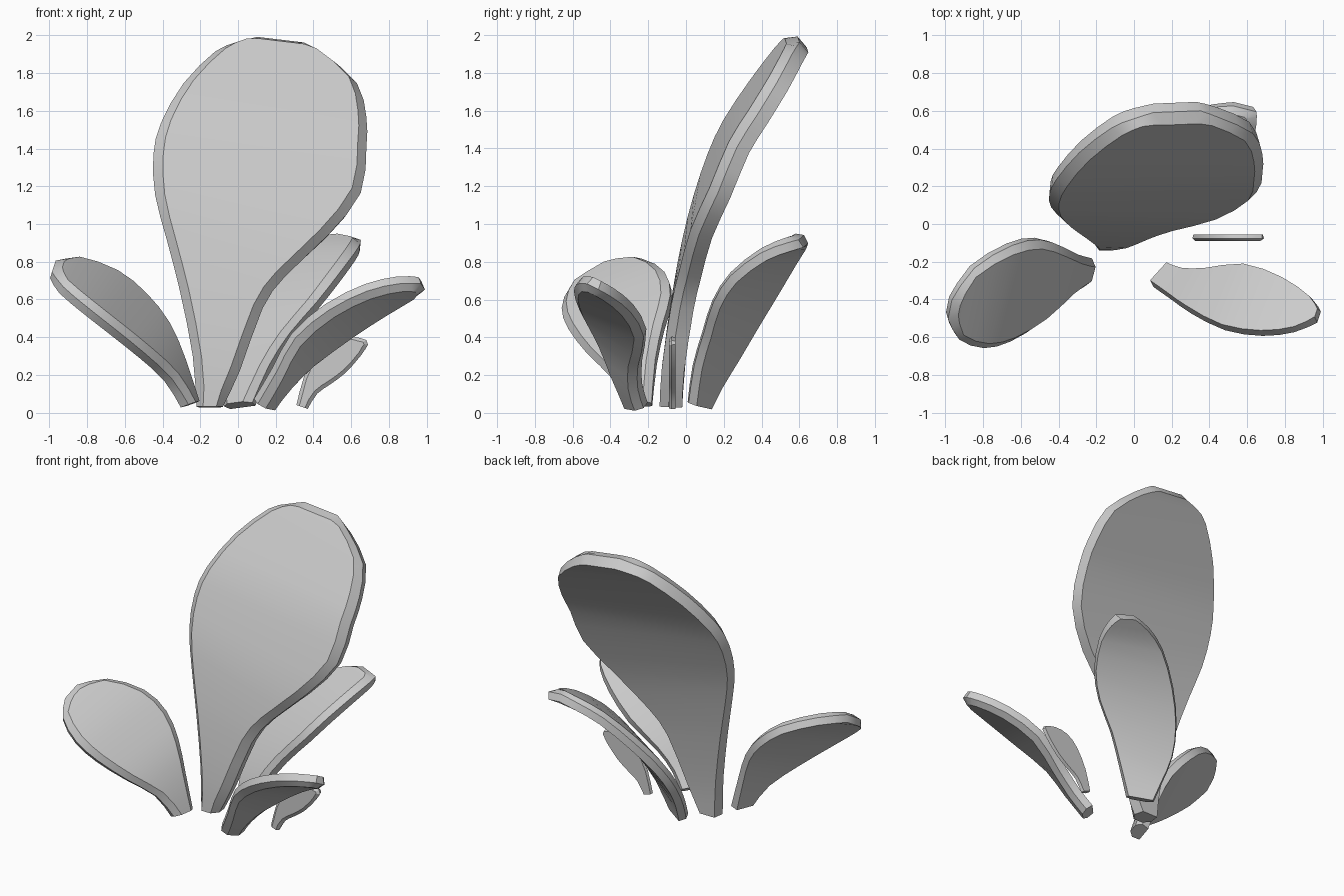
import bpy, bmesh, math
from mathutils import Vector

cube = bpy.data.objects.get("Cube")
if cube:
    bpy.data.objects.remove(cube, do_unlink=True)

grey = bpy.data.materials.new("leaf_grey")
grey.use_nodes = True
grey.diffuse_color = (0.6, 0.6, 0.6, 1)
grey.node_tree.nodes["Principled BSDF"].inputs["Base Color"].default_value = (0.6, 0.6, 0.6, 1)


def rounded(points):
    """Add one curved midpoint between every two points of an edge path."""
    pts = [Vector(p) for p in points]
    out = [pts[0]]
    for i in range(len(pts) - 1):
        before, after = pts[max(i - 1, 0)], pts[min(i + 2, len(pts) - 1)]
        out.append((pts[i] + pts[i + 1]) * 0.5625 - (before + after) * 0.0625)
        out.append(pts[i + 1])
    return out


def leaf(name, edge_a, edge_b, facing, thick, inset):
    """Loft a thick leaf between two edge paths; the face towards 'facing' gets a bevelled rim."""
    a, b = rounded(edge_a), rounded(edge_b)
    mid = [(p + q) / 2 for p, q in zip(a, b)]
    last = len(a) - 1
    bm = bmesh.new()
    rings = []
    for i, (p, q) in enumerate(zip(a, b)):
        along = (mid[min(i + 1, last)] - mid[max(i - 1, 0)]).normalized()
        across = (q - p).normalized()
        normal = across.cross(along).normalized()
        if normal.dot(Vector(facing)) < 0:
            normal = -normal
        half = (q - p).length / 2

        def pair(offset, shrink):
            side = across * min(shrink, half * 0.5)
            # Pull the tip back, and the ring before it a little
            back = along * shrink * max(0, 1 - (last - i) * 0.5)
            shift = normal * offset - back
            return p + side + shift, q - side + shift

        front, rim, rear = pair(thick / 2, inset), pair(thick * 0.1, 0), pair(-thick / 2, inset * 0.25)
        ring = [front[0], rim[0], rear[0], rear[1], rim[1], front[1]]
        rings.append([bm.verts.new(v) for v in ring])

    # Skin between neighbouring rings
    for r, s in zip(rings, rings[1:]):
        for k in range(6):
            n = (k + 1) % 6
            bm.faces.new((r[k], r[n], s[n], s[k]))
    # Base and tip, each split along the rim
    for r in (rings[0], rings[-1]):
        bm.faces.new((r[0], r[1], r[4], r[5]))
        bm.faces.new((r[1], r[2], r[3], r[4]))
    bmesh.ops.recalc_face_normals(bm, faces=bm.faces[:])

    mesh = bpy.data.meshes.new(name)
    bm.to_mesh(mesh)
    bm.free()
    mesh.materials.append(grey)
    obj = bpy.data.objects.new(name, mesh)
    bpy.context.collection.objects.link(obj)
    bpy.ops.object.select_all(action='DESELECT')
    obj.select_set(True)
    bpy.context.view_layer.objects.active = obj
    bpy.ops.object.shade_smooth_by_angle(angle=math.radians(30))
    return obj


# Tall leaf leaning backwards
leaf("tall_leaf",
     [(-.22, -.08, .03), (-.24, -.06, .3), (-.31, -.01, .65), (-.38, .04, .92), (-.44, .1, 1.15),
      (-.45, .17, 1.36), (-.41, .25, 1.53), (-.29, .39, 1.74), (-.12, .52, 1.91),
      (-.01, .565, 1.955), (.1, .6, 1.985)],
     [(-.08, -.08, .03), (.01, -.07, .22), (.13, -.02, .55), (.25, .02, .72), (.48, .08, .94),
      (.65, .18, 1.16), (.68, .28, 1.4), (.68, .38, 1.56), (.63, .49, 1.74),
      (.46, .57, 1.89), (.35, .61, 1.955)],
     facing=(0, -1, .5), thick=.12, inset=.05)

# Broad leaf spreading to the right side
leaf("right_leaf",
     [(-.23, -.18, .05), (-.3, -.16, .28), (-.38, -.12, .47), (-.5, -.08, .62),
      (-.65, -.11, .74), (-.85, -.23, .81), (-.97, -.4, .8)],
     [(-.27, -.33, .04), (-.36, -.39, .18), (-.5, -.52, .31), (-.66, -.62, .44),
      (-.8, -.655, .55), (-.93, -.61, .66), (-.99, -.5, .74)],
     facing=(1, 0, 1), thick=.08, inset=.04)

# Leaf arching over the front left, rim on its underside
leaf("front_left_leaf",
     [(.1, -.33, .05), (.2, -.4, .22), (.3, -.47, .4), (.48, -.56, .55),
      (.68, -.59, .65), (.85, -.57, .69), (.97, -.52, .69)],
     [(.2, -.22, .03), (.28, -.25, .13), (.4, -.25, .25), (.6, -.22, .41),
      (.8, -.29, .54), (.94, -.39, .62), (.99, -.46, .66)],
     facing=(.3, -1, -1), thick=.08, inset=.04)

# Leaf at the back left
leaf("back_left_leaf",
     [(-.07, .11, .03), (-.09, .17, .15), (-.1, .26, .3), (-.05, .36, .47),
      (.07, .47, .65), (.24, .57, .82), (.4, .62, .9), (.53, .63, .935)],
     [(.08, .02, .05), (.17, .05, .25), (.28, .1, .42), (.42, .15, .58),
      (.53, .24, .72), (.62, .4, .84), (.65, .53, .89), (.65, .6, .91)],
     facing=(-1, -1, 1), thick=.08, inset=.04)

# Small flat leaf on the left
leaf("small_leaf",
     [(.31, -.073, .04), (.35, -.073, .19), (.42, -.073, .32), (.5, -.073, .39),
      (.6, -.073, .405), (.68, -.073, .385)],
     [(.37, -.073, .02), (.42, -.073, .1), (.49, -.073, .15), (.57, -.073, .21),
      (.65, -.073, .3), (.69, -.073, .36)],
     facing=(0, -1, 0), thick=.035, inset=.02)
